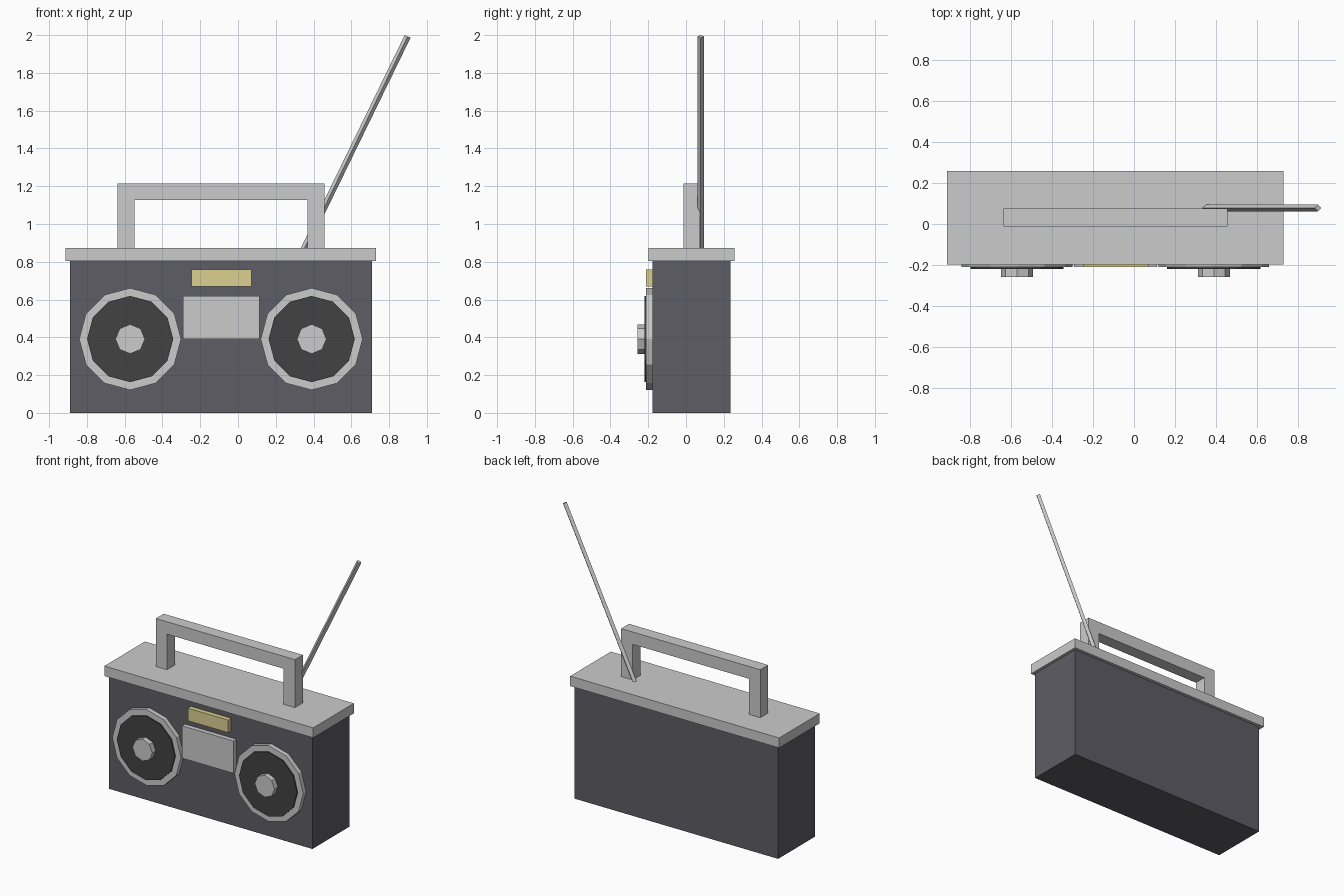
import bpy, bmesh
from math import pi
from mathutils import Vector, Matrix

if "Cube" in bpy.data.objects:
    bpy.data.objects.remove(bpy.data.objects["Cube"])


def material(name, r, g, b):
    m = bpy.data.materials.new(name)
    m.diffuse_color = (r, g, b, 1)
    m.use_nodes = True
    m.node_tree.nodes["Principled BSDF"].inputs["Base Color"].default_value = m.diffuse_color
    return m


CHARCOAL = material("charcoal", 0.11, 0.11, 0.13)
BLACK = material("black", 0.055, 0.055, 0.055)
YELLOW = material("yellow", 0.72, 0.63, 0.28)


def finish(name, bm, mat=None):
    bmesh.ops.recalc_face_normals(bm, faces=bm.faces)
    me = bpy.data.meshes.new(name)
    bm.to_mesh(me)
    bm.free()
    if mat:
        me.materials.append(mat)
    ob = bpy.data.objects.new(name, me)
    bpy.context.collection.objects.link(ob)
    return ob


def box(name, x, y, z, mat=None):
    """Box from (min, max) ranges."""
    bm = bmesh.new()
    size = Vector((x[1] - x[0], y[1] - y[0], z[1] - z[0]))
    mid = Vector((sum(x), sum(y), sum(z))) / 2
    bmesh.ops.create_cube(bm, size=1, matrix=Matrix.Translation(mid) @ Matrix.Diagonal(size).to_4x4())
    return finish(name, bm, mat)


def prism(name, points, y0, y1, mat=None):
    """Extrude an (x, z) outline from y0 to y1."""
    bm = bmesh.new()
    face = bm.faces.new([bm.verts.new((x, y0, z)) for x, z in points])
    ext = bmesh.ops.extrude_face_region(bm, geom=[face])
    verts = [v for v in ext["geom"] if isinstance(v, bmesh.types.BMVert)]
    bmesh.ops.translate(bm, verts=verts, vec=(0, y1 - y0, 0))
    return finish(name, bm, mat)


def disc(name, x, z, radius, sides, y_front, mat=None):
    """Low-poly disc facing the front, one corner pointing up."""
    bm = bmesh.new()
    depth = Y_FACE - y_front
    place = (Matrix.Translation((x, (Y_FACE + y_front) / 2, z))
             @ Matrix.Rotation(pi / 2, 4, 'X'))
    bmesh.ops.create_cone(bm, cap_ends=True, segments=sides, radius1=radius,
                          radius2=radius, depth=depth, matrix=place)
    return finish(name, bm, mat)


Y_FACE = -0.178   # front face of the case

# Case and overhanging lid
box("case", (-0.89, 0.71), (Y_FACE, 0.236), (0, 0.803), CHARCOAL)
box("lid", (-0.913, 0.73), (-0.198, 0.258), (0.803, 0.874))

# Cassette door and tuner window
box("cassette_door", (-0.292, 0.113), (-0.211, Y_FACE), (0.39, 0.62))
box("tuner_window", (-0.247, 0.071), (-0.211, Y_FACE), (0.668, 0.758), YELLOW)

# Speakers: rim, cone and centre cap
for side, x in (("left", -0.571), ("right", 0.39)):
    disc(f"speaker_rim_{side}", x, 0.391, 0.27, 12, -0.211)
    disc(f"speaker_cone_{side}", x, 0.391, 0.228, 12, -0.22, BLACK)
    disc(f"speaker_cap_{side}", x, 0.391, 0.078, 8, -0.258)

# Carrying handle
prism("handle", [(-0.637, 0.874), (-0.637, 1.215), (0.457, 1.215), (0.457, 0.874),
                 (0.367, 0.874), (0.367, 1.127), (-0.549, 1.127), (-0.549, 0.874)],
      -0.013, 0.075)

# Tilted four-sided antenna
base, tip = Vector((0.348, 0.078, 0.865)), Vector((0.898, 0.078, 1.993))
axis = tip - base
bm = bmesh.new()
tilt = Matrix.Rotation(axis.angle(Vector((0, 0, 1))), 4, 'Y')
# create_cone's first corner lies on an axis, so the section is a diamond
bmesh.ops.create_cone(bm, cap_ends=True, segments=4, radius1=0.017, radius2=0.017,
                      depth=axis.length,
                      matrix=Matrix.Translation((base + tip) / 2) @ tilt)
finish("antenna", bm)
